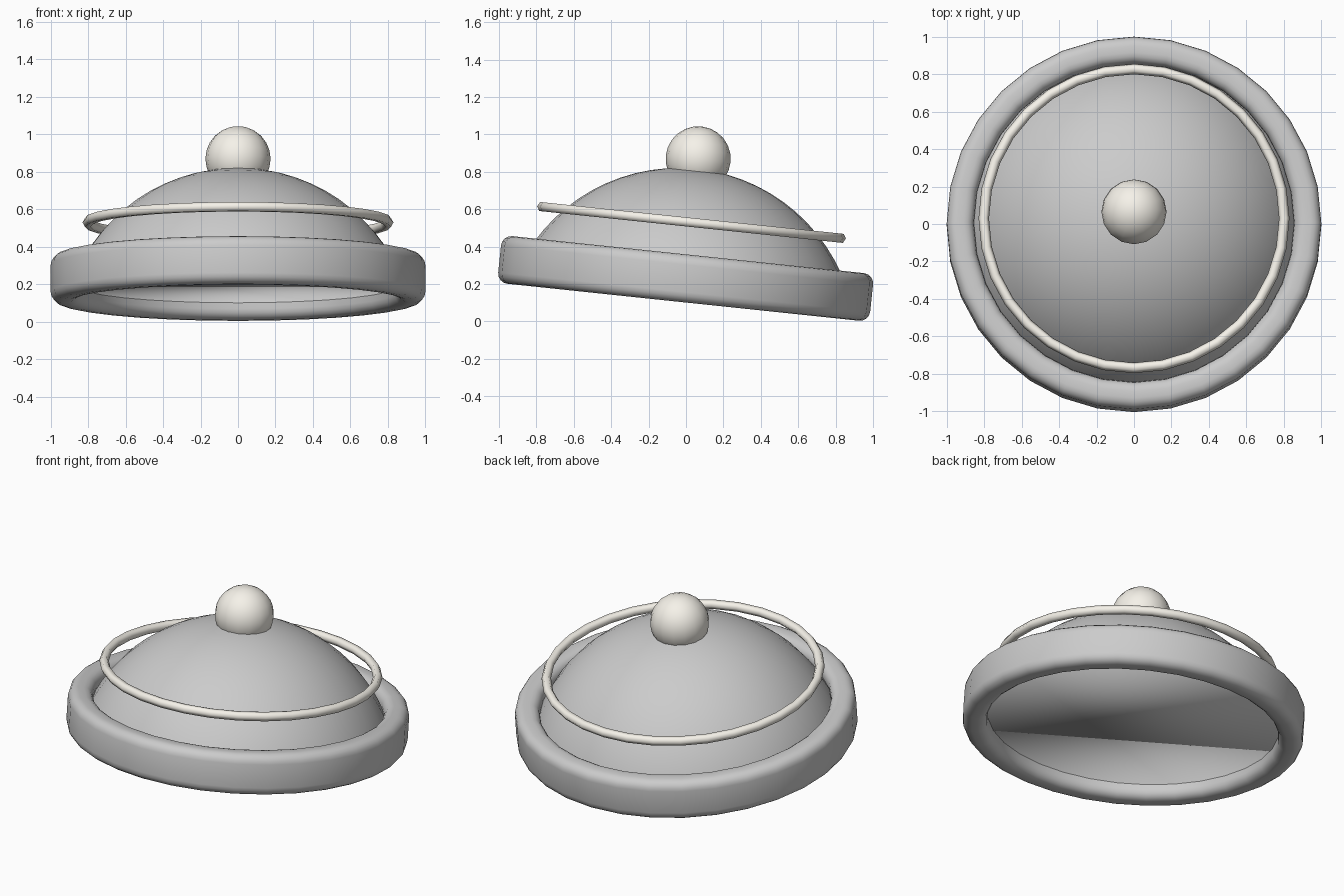
import bpy, bmesh, math
from mathutils import Matrix

if "Cube" in bpy.data.objects:
    bpy.data.objects.remove(bpy.data.objects["Cube"])

# Shared tilt: everything sits on one axis leaning 6 degrees towards the back
TILT = Matrix.Translation((0, -0.002, 0.23)) @ Matrix.Rotation(math.radians(-6), 4, 'X')

cream = bpy.data.materials.new("cream")
cream.diffuse_color = (0.92, 0.89, 0.82, 1)
cream.use_nodes = True
cream.node_tree.nodes["Principled BSDF"].inputs["Base Color"].default_value = cream.diffuse_color


def lathe(name, profile, segments, closed=False, cap=False, material=None):
    """Spin a list of (radius, height) points around the tilted axis."""
    bm = bmesh.new()
    rows = []
    for r, h in profile:
        if r < 1e-5:
            rows.append([bm.verts.new((0, 0, h))] * segments)
        else:
            rows.append([bm.verts.new((r * math.cos(2 * math.pi * i / segments),
                                       r * math.sin(2 * math.pi * i / segments), h))
                         for i in range(segments)])
    pairs = list(zip(rows, rows[1:]))
    if closed:
        pairs.append((rows[-1], rows[0]))
    for a, b in pairs:
        for i in range(segments):
            j = (i + 1) % segments
            quad = list(dict.fromkeys((a[i], a[j], b[j], b[i])))
            bm.faces.new(quad)
    if cap:
        bm.faces.new(rows[0][::-1])
    bm.transform(TILT)
    bm.normal_update()
    mesh = bpy.data.meshes.new(name)
    bm.to_mesh(mesh)
    bm.free()
    mesh.shade_smooth()
    if material:
        mesh.materials.append(material)
    obj = bpy.data.objects.new(name, mesh)
    bpy.context.collection.objects.link(obj)
    return obj


def arc(cr, ch, radius, start, end, steps):
    """Points on a circular arc in the (radius, height) plane, degrees."""
    pts = []
    for k in range(steps + 1):
        a = math.radians(start + (end - start) * k / steps)
        pts.append((cr + radius * math.cos(a), ch + radius * math.sin(a)))
    return pts


# Dome: a cap of a larger sphere, closed by a flat floor inside the band
dome = arc(0, -0.363, 0.952, 19.8, 90, 14)
dome[-1] = (0, dome[-1][1])
lathe("dome", dome, 32, cap=True)

# Thick rim band with rounded corners
c, inner, outer, half = 0.055, 0.855, 1.0, 0.128
band = (arc(outer - c, -half + c, c, -90, 0, 4) + arc(outer - c, half - c, c, 0, 90, 4)
        + arc(inner + c, half - c, c, 90, 180, 4) + arc(inner + c, -half + c, c, 180, 270, 4))
lathe("rim_band", band, 32, closed=True)

# Thin six-sided hoop floating around the dome
hoop = arc(0.802, 0.301, 0.028, 0, 360, 6)[:-1]
lathe("hoop", hoop, 32, closed=True, material=cream)

# Ball knob on top
knob = arc(0, 0.643, 0.174, -90, 90, 12)
knob[0], knob[-1] = (0, knob[0][1]), (0, knob[-1][1])
lathe("knob", knob, 16, material=cream)
